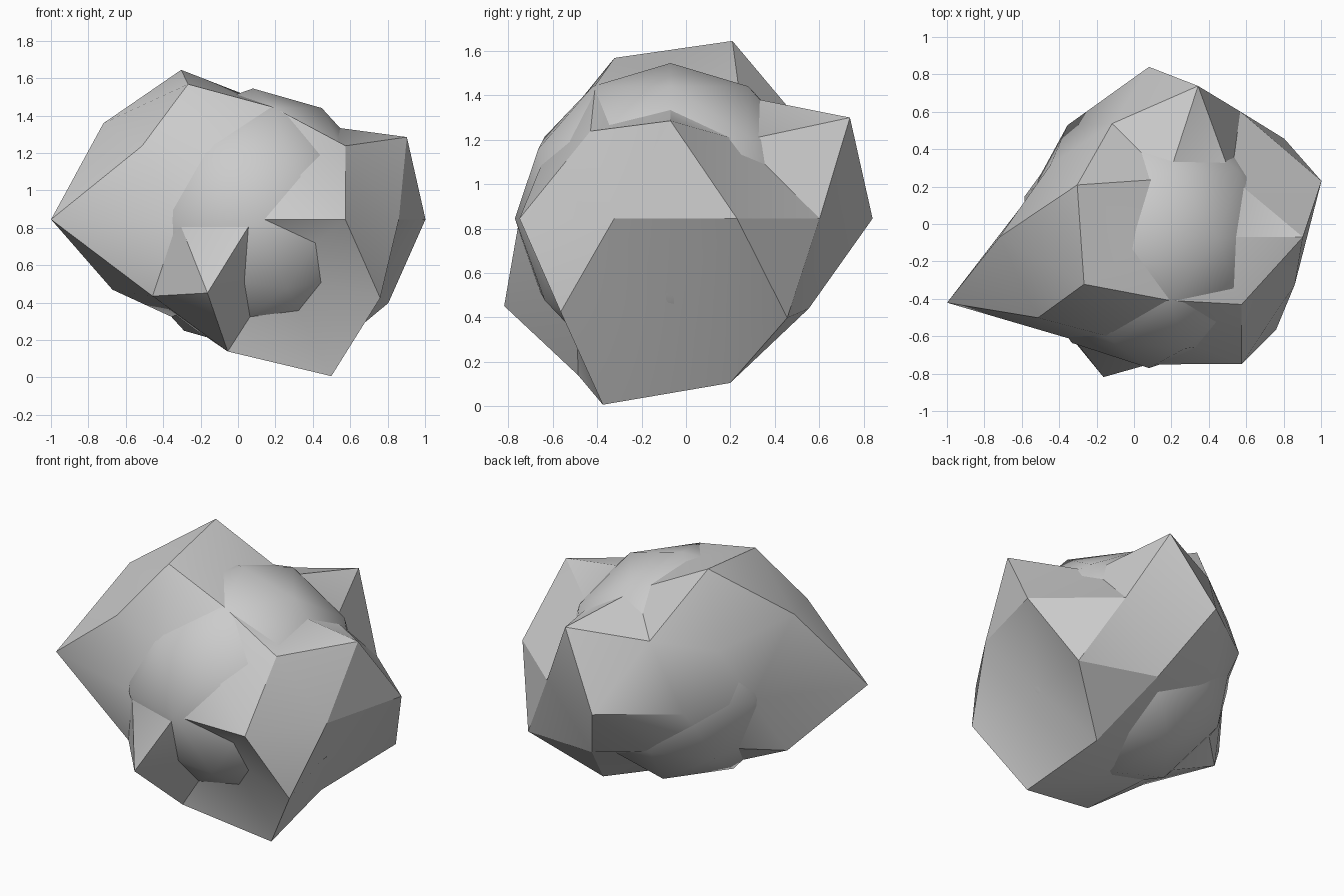
import bpy
import bmesh
from math import atan2, degrees, radians
from mathutils import Vector

CENTRE = Vector((0.08, -0.07, 0.845))
CORE_RADIUS = 0.70

# Rings of the outer shell, top to bottom: height on the unit sphere,
# flattening across, stretch upwards, radii in percent by rising azimuth
RINGS = [
    (1.0, 1.0, 1.0, [65]),
    (0.851, 0.96, 1.0, [60, 65, 94, 85, 70.5]),
    (0.526, 1.0, 1.04, [64, 75, 94, 67, 72]),
    (0.447, 1.0, 1.07, [92, 95, 73, 82, 65]),
    (0.0, 1.0, 1.0, [97, 83, 91, 74, 68, 113.5, 68, 68, 84, 82]),
    (-0.447, 1.0, 1.0, [100, 69, 84, 88, 94]),
    (-0.526, 1.0, 1.0, [69, 77, 62, 78, 53]),
    (-0.851, 1.0, 1.0, [87, 55, 66, 83, 98.5]),
    (-1.0, 1.0, 1.0, [68]),
]


def make_stone_material():
    mat = bpy.data.materials.new("grey_stone")
    colour = (0.6, 0.6, 0.6, 1.0)
    mat.use_nodes = True
    mat.diffuse_color = colour
    shader = mat.node_tree.nodes["Principled BSDF"]
    shader.inputs["Base Color"].default_value = colour
    shader.inputs["Roughness"].default_value = 0.8
    return mat


def shell_point(direction):
    """Push one direction of the unit sphere out to the rough shell."""
    height, across, up, radii = min(RINGS, key=lambda r: abs(r[0] - direction.z))
    azimuth = (degrees(atan2(direction.y, direction.x)) + 1) % 360
    radius = radii[int(azimuth * len(radii) / 360)] / 100
    return Vector((direction.x * across, direction.y * across, direction.z * up)) * radius


def core_point(direction):
    return direction * CORE_RADIUS


def add_rock(name, place, material):
    """Add a faceted ball whose corners are set by the place function."""
    bm = bmesh.new()
    bmesh.ops.create_icosphere(bm, subdivisions=2, radius=1.0)
    for vert in bm.verts:
        vert.co = place(vert.co.normalized())
    bmesh.ops.recalc_face_normals(bm, faces=bm.faces)
    mesh = bpy.data.meshes.new(name)
    bm.to_mesh(mesh)
    bm.free()
    mesh.materials.append(material)
    rock = bpy.data.objects.new(name, mesh)
    rock.location = CENTRE
    bpy.context.collection.objects.link(rock)
    bpy.ops.object.select_all(action="DESELECT")
    rock.select_set(True)
    bpy.context.view_layer.objects.active = rock
    bpy.ops.object.shade_smooth_by_angle(angle=radians(30))
    return rock


default_cube = bpy.data.objects.get("Cube")
if default_cube:
    bpy.data.objects.remove(default_cube, do_unlink=True)

stone = make_stone_material()
# Jagged outer shell, with hollows where the round core shows through
add_rock("rock_shell", shell_point, stone)
add_rock("rock_core", core_point, stone)
